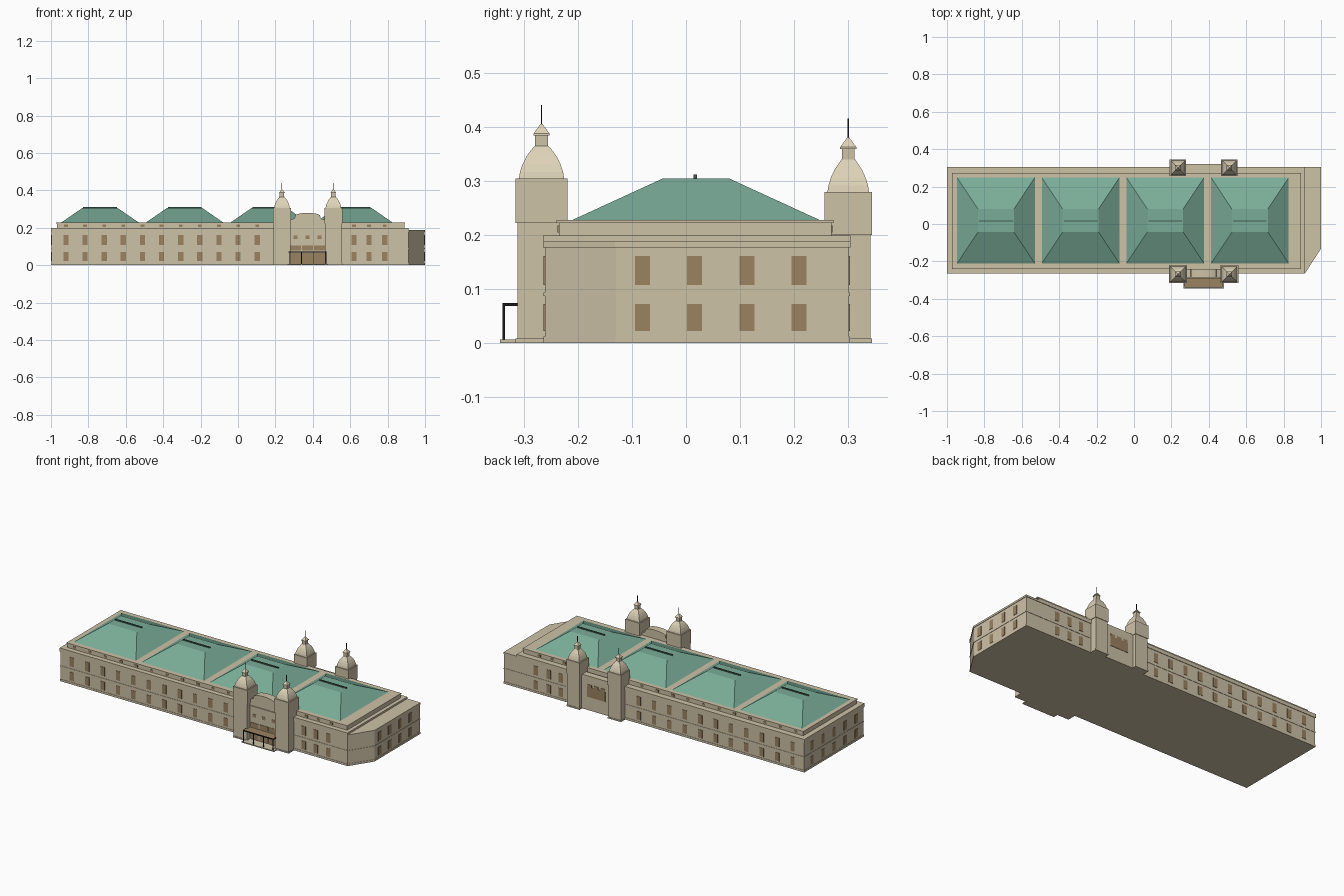
import bpy, bmesh, math

cube = bpy.data.objects.get("Cube")
if cube:
    bpy.data.objects.remove(cube, do_unlink=True)


def material(name, rgb):
    m = bpy.data.materials.new(name)
    m.use_nodes = True
    lin = [(c / 255 / 12.92 if c < 11 else ((c / 255 + 0.055) / 1.055) ** 2.4) for c in rgb] + [1]
    m.diffuse_color = lin
    m.node_tree.nodes["Principled BSDF"].inputs["Base Color"].default_value = lin
    return m


STONE = material("stone", (206, 194, 167))
CREAM = material("pale stone", (222, 211, 184))
GLASS = material("brown window", (154, 130, 97))
ROOF = material("green copper", (122, 172, 152))
RIDGE = material("dark green", (62, 92, 82))
IRON = material("black iron", (25, 25, 25))


def finish(name, bm, mat):
    bmesh.ops.recalc_face_normals(bm, faces=bm.faces)
    me = bpy.data.meshes.new(name)
    bm.to_mesh(me)
    bm.free()
    me.materials.append(mat)
    ob = bpy.data.objects.new(name, me)
    bpy.context.collection.objects.link(ob)
    return ob


def loft(bm, rings):
    """Skin a stack of equal-length closed rings and cap both ends."""
    vs = [[bm.verts.new(p) for p in r] for r in rings]
    n = len(vs[0])
    for a, b in zip(vs, vs[1:]):
        for i in range(n):
            bm.faces.new((a[i], a[(i + 1) % n], b[(i + 1) % n], b[i]))
    bm.faces.new(vs[0][::-1])
    bm.faces.new(vs[-1])


def rect(x0, x1, y0, y1, z):
    return [(x0, y0, z), (x1, y0, z), (x1, y1, z), (x0, y1, z)]


def boxes(name, items, mat):
    bm = bmesh.new()
    for x0, x1, y0, y1, z0, z1 in items:
        loft(bm, [rect(x0, x1, y0, y1, z0), rect(x0, x1, y0, y1, z1)])
    return finish(name, bm, mat)


def square_lathe(name, x, y, profile, mat):
    bm = bmesh.new()
    loft(bm, [rect(x - h, x + h, y - h, y + h, z) for h, z in profile])
    return finish(name, bm, mat)


# Main block with one cut corner
FRONT, BACK = -0.262, 0.302


def footprint(d, z):
    return [(-0.997 - d, FRONT - d, z), (0.912 + d / 2, FRONT - d, z), (0.997 + d, -0.13 - d / 2, z),
            (0.997 + d, BACK + d, z), (-0.997 - d, BACK + d, z)]


def course(name, d, z0, z1):
    bm = bmesh.new()
    loft(bm, [footprint(d, z0), footprint(d, z1)])
    return finish(name, bm, STONE)


course("main_walls", 0, 0, 0.182)
course("plinth", 0.002, 0, 0.012)
course("floor_band", 0.002, 0.087, 0.093)
course("cornice", 0.003, 0.177, 0.188)
boxes("upper_cornice", [(-1, 0.912, FRONT - 0.003, BACK + 0.003, 0.186, 0.199)], STONE)

# Attic storey and its coping
boxes("attic", [(-0.968, 0.89, -0.236, 0.27, 0.198, 0.222),
                (-0.972, 0.894, -0.24, 0.274, 0.222, 0.228)], STONE)

# Four hipped roofs with ridge vents
for i in range(4):
    x = -0.738 + i * 0.4525
    bm = bmesh.new()
    loft(bm, [rect(x - 0.209, x + 0.209, -0.213, 0.25, 0.227),
              rect(x - 0.096, x + 0.096, -0.043, 0.08, 0.305)])
    finish("hipped_roof", bm, ROOF)
    boxes("ridge_vent", [(x - 0.09, x + 0.09, 0.014, 0.02, 0.304, 0.312)], RIDGE)

# Windows on all walls
ROWS = [(0.022, 0.072), (0.107, 0.161)]
HALF, OUT = 0.014, 0.002
columns = [-0.92 + 0.1023 * i for i in range(11)] + [0.62, 0.7, 0.785]
items = []
for x in columns:
    for wall in (FRONT, BACK):
        items += [(x - HALF, x + HALF, wall - OUT, wall + OUT, a, b) for a, b in ROWS]
    for wall in (-0.236, 0.27):
        items.append((x - 0.01, x + 0.01, wall - OUT, wall + OUT, 0.205, 0.218))
boxes("long_wall_windows", items, GLASS)
items = []
for i in range(4):
    for a, b in ROWS:
        y = -0.081 + 0.097 * i
        items.append((0.997 - OUT, 0.997 + OUT, y - HALF, y + HALF, a, b))
for i in range(5):
    for a, b in ROWS:
        y = -0.19 + 0.105 * i
        items.append((-0.997 - OUT, -0.997 + OUT, y - HALF, y + HALF, a, b))
boxes("end_wall_windows", items, GLASS)


# Towers: shaft, belfry with recessed panels, bell roof, lantern, spire
def tower(x, y, h, top, sill):
    square_lathe("tower_shaft", x, y, [(h, 0), (h, 0.008), (h - 0.003, 0.008), (h - 0.003, sill),
                                       (h, sill), (h, sill + 0.006)], STONE)
    bm = bmesh.new()
    loft(bm, [rect(x - h, x + h, y - h, y + h, z) for z in (sill + 0.006, top)])
    sides = [f for f in bm.faces if abs(f.calc_center_median().z - (sill + 0.006 + top) / 2) < 0.01]
    bmesh.ops.inset_individual(bm, faces=sides, thickness=0.008, depth=-0.003)
    finish("belfry", bm, STONE)
    w0, w1, p = sill + 0.017, top - 0.018, h - 0.001
    boxes("belfry_windows", [(x - HALF, x + HALF, y - p, y + p, w0, w1),
                             (x - p, x + p, y - HALF, y + HALF, w0, w1)], GLASS)
    k = h / 0.048
    square_lathe("bell_roof", x, y, [(0.042 * k, top), (0.040 * k, top + 0.012), (0.035 * k, top + 0.027),
                                     (0.028 * k, top + 0.041), (0.020 * k, top + 0.052),
                                     (0.013, top + 0.06)], CREAM)
    square_lathe("lantern", x, y, [(0.012, top + 0.06), (0.012, top + 0.08)], STONE)
    square_lathe("lantern_cap", x, y, [(0.015, top + 0.08), (0.015, top + 0.083),
                                       (0.002, top + 0.101)], CREAM)
    square_lathe("spire", x, y, [(0.0012, top + 0.098), (0.0012, top + 0.136)], IRON)


for x in (0.235, 0.51):
    tower(x, -0.268, 0.048, 0.305, 0.222)
    tower(x, 0.301, 0.044, 0.28, 0.2)

# Front centrepiece with arched gable
MID = 0.372
outline = [(MID - 0.1, 0), (MID + 0.1, 0), (MID + 0.1, 0.24), (MID + 0.07, 0.25), (MID + 0.066, 0.268)]
outline += [(MID + 0.06 * math.cos(t), 0.268 + 0.012 * math.sin(t))
            for t in [math.pi * i / 8 for i in range(1, 8)]]
outline += [(MID - 0.066, 0.268), (MID - 0.07, 0.25), (MID - 0.1, 0.24)]
bm = bmesh.new()
loft(bm, [[(x, y, z) for x, z in outline] for y in (-0.285, -0.24)])
finish("gable_wall", bm, STONE)
boxes("gable_moulding", [(MID - 0.095, MID + 0.095, -0.291, -0.283, 0.199, 0.206)], STONE)
items = []
for i in (-1, 0, 1):
    x = MID + i * 0.064
    items += [(x - 0.029, x + 0.029, -0.287, -0.283, 0.006, 0.066),
              (x - 0.029, x + 0.029, -0.287, -0.283, 0.078, 0.106),
              (x - 0.011, x + 0.011, -0.287, -0.283, 0.14, 0.158)]
boxes("entrance_windows", items, GLASS)

# Entrance porch: step, posts, canopy
boxes("porch_step", [(MID - 0.108, MID + 0.108, -0.345, -0.28, 0, 0.006)], STONE)
boxes("canopy_panel", [(MID - 0.098, MID + 0.098, -0.336, -0.285, 0.07, 0.074)], GLASS)
items = [(MID - 0.1, MID + 0.1, -0.34, -0.336, 0.068, 0.074)]
for s in (-1, 1):
    items.append((MID + s * 0.099 - 0.002, MID + s * 0.099 + 0.002, -0.34, -0.285, 0.068, 0.074))
for i in range(4):
    x = MID - 0.098 + i * 0.0653
    items.append((x - 0.002, x + 0.002, -0.34, -0.336, 0.005, 0.07))
boxes("porch_frame", items, IRON)

# Rear centrepiece with large window
boxes("rear_centre_wall", [(MID - 0.1, MID + 0.1, 0.28, 0.32, 0, 0.205)], STONE)
items = [(MID - 0.06, MID + 0.06, 0.317, 0.322, 0.08, 0.14)]
for i in (-1, 0, 1):
    items.append((MID + i * 0.044 - 0.014, MID + i * 0.044 + 0.014, 0.317, 0.322, 0.14, 0.155))
boxes("rear_window", items, GLASS)
